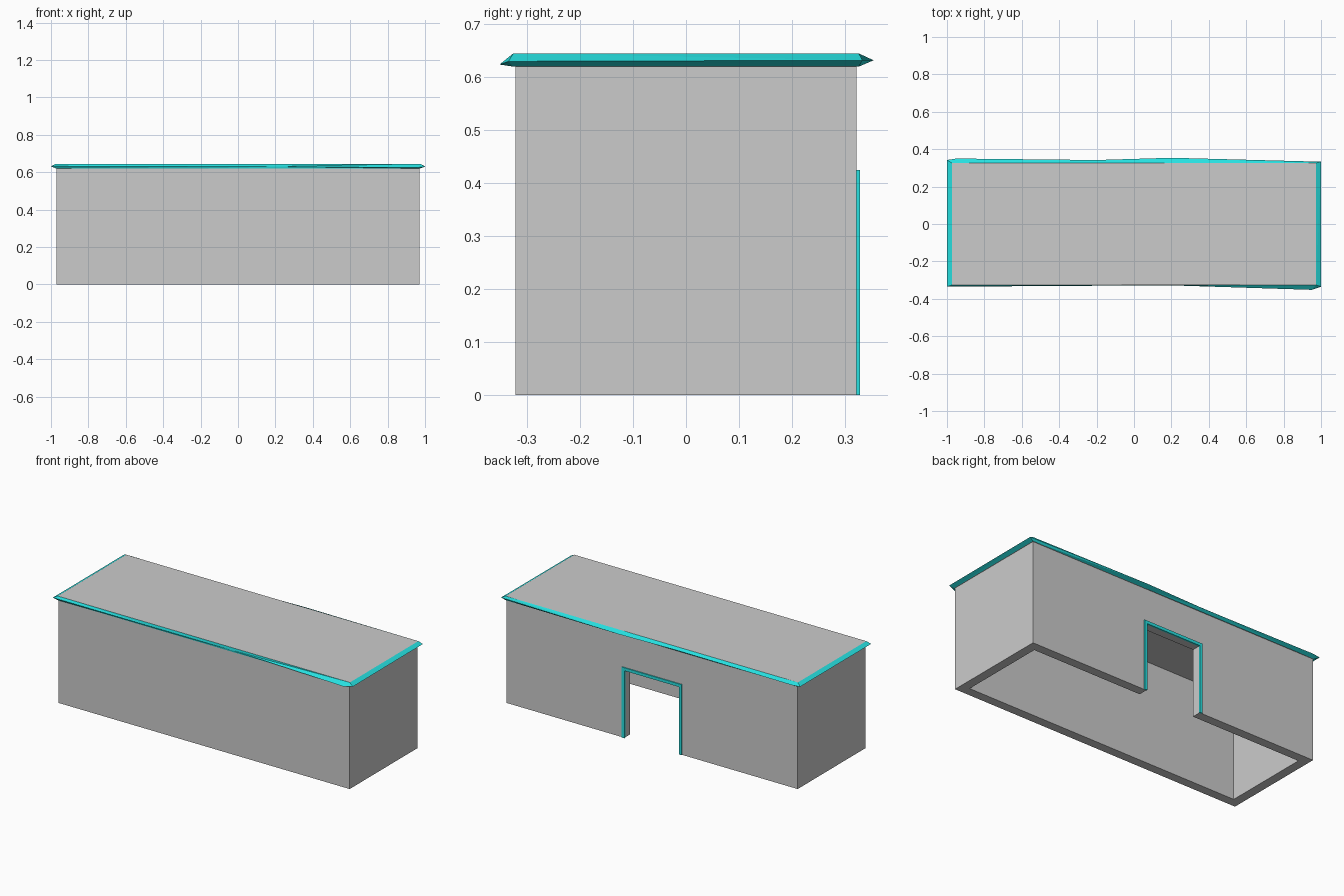
import bpy, bmesh

if "Cube" in bpy.data.objects:
    bpy.data.objects.remove(bpy.data.objects["Cube"])

W, D, H, TOP, T = 0.97, 0.322, 0.62, 0.645, 0.055   # half width, half depth, wall top, roof top, wall thickness
RX, RY = 0.974, 0.326                               # roof slab half sizes
teal = bpy.data.materials.new("teal")
teal.diffuse_color = (0.02, 0.75, 0.75, 1)
teal.use_nodes = True
teal.node_tree.nodes["Principled BSDF"].inputs["Base Color"].default_value = teal.diffuse_color


def add_object(name, bm, mat=None):
    bmesh.ops.recalc_face_normals(bm, faces=bm.faces)
    me = bpy.data.meshes.new(name)
    bm.to_mesh(me)
    bm.free()
    ob = bpy.data.objects.new(name, me)
    bpy.context.collection.objects.link(ob)
    if mat:
        me.materials.append(mat)
    return ob


def box(name, lo, hi, mat=None):
    bm = bmesh.new()
    bmesh.ops.create_cube(bm, size=1)
    for v in bm.verts:
        v.co = [(a + b) / 2 + c * (b - a) for a, b, c in zip(lo, hi, v.co)]
    return add_object(name, bm, mat)


# Hollow walls, open underneath, with a doorway in the back
walls = box("walls", (-W, -D, 0), (W, D, H))
cutters = [box("room_cutter", (-W + T, -D + T, -1), (W - T, D - T, 1)),
           box("door_cutter", (-0.185, D - 0.15, -1), (0.185, D + 0.1, 0.41))]
for c in cutters:
    c.hide_render = True
    c.hide_viewport = True
    m = walls.modifiers.new(c.name, 'BOOLEAN')
    m.operation = 'DIFFERENCE'
    m.solver = 'EXACT'
    m.object = c

# Roof slab
box("roof", (-RX, -RY, H), (RX, RY, TOP))

# Roof trim: a slightly uneven pointed edge running around the slab
ridge = [(-1, -.335, .632), (-.2, -.33, .63), (.2, -.328, .63), (.95, -.352, .624), (1, -.335, .63),
         (1, .333, .632), (.2, .354, .632), (-.2, .342, .632), (-.95, .35, .632), (-1, .342, .632)]
bm = bmesh.new()
rings = [[], [], []]
for x, y, z in ridge:
    cx = max(-RX, min(RX, x))
    cy = RY if y > 0 else -RY
    for ring, co in zip(rings, [(cx, cy, H), (x, y, z), (cx, cy, TOP)]):
        ring.append(bm.verts.new(co))
n = len(ridge)
for a, b in zip(rings, rings[1:]):
    for i in range(n):
        j = (i + 1) % n
        bm.faces.new((a[i], a[j], b[j], b[i]))
bmesh.ops.triangulate(bm, faces=bm.faces)
add_object("roof_trim", bm, teal)

# Door frame: two posts and a lintel
for name, s in (("door_post_left", -1), ("door_post_right", 1)):
    xs = sorted((s * 0.182, s * 0.2))
    box(name, (xs[0], D - 0.004, 0), (xs[1], D + 0.006, 0.425), teal)
box("door_lintel", (-0.182, D - 0.004, 0.407), (0.182, D + 0.006, 0.425), teal)
